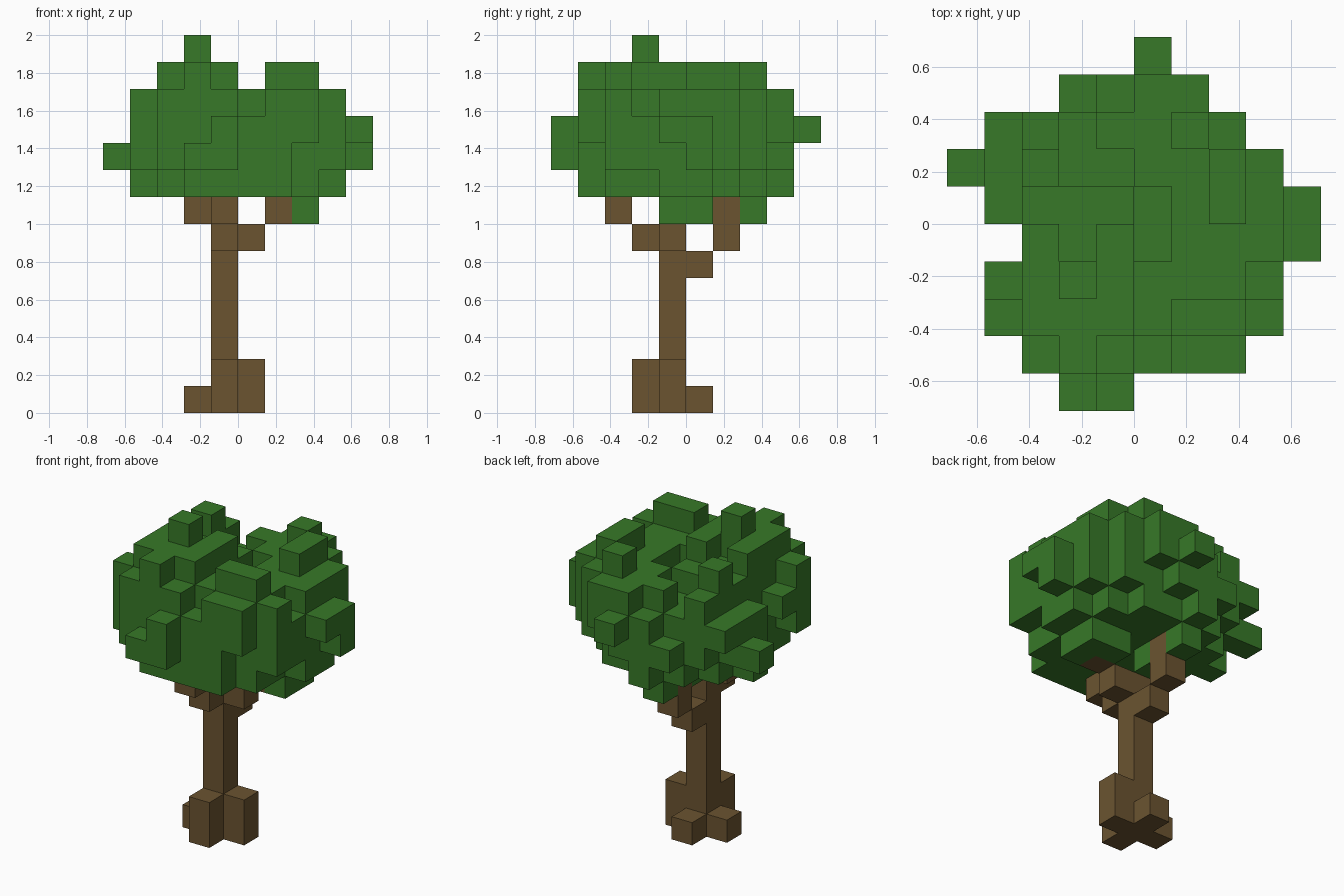
import bpy
import bmesh
from mathutils import Vector

cube = bpy.data.objects.get("Cube")
if cube:
    bpy.data.objects.remove(cube, do_unlink=True)

UNIT = 1 / 7  # edge of one block


def make_material(name, color):
    mat = bpy.data.materials.new(name)
    mat.use_nodes = True
    mat.diffuse_color = color
    shader = next(n for n in mat.node_tree.nodes if n.type == "BSDF_PRINCIPLED")
    shader.inputs["Base Color"].default_value = color
    shader.inputs["Roughness"].default_value = 0.9
    return mat


bark = make_material("bark brown", (0.147, 0.088, 0.030, 1))
leaf = make_material("leaf green", (0.038, 0.19, 0.021, 1))


def box(xs, ys, zs):
    """Cells in inclusive ranges along each axis."""
    return {(x, y, z)
            for x in range(xs[0], xs[1] + 1)
            for y in range(ys[0], ys[1] + 1)
            for z in range(zs[0], zs[1] + 1)}


def layer(z, back_row, spans):
    """One storey of leaves: a span along x per row, from back to front."""
    cells = set()
    for step, span in enumerate(spans):
        row = back_row - step
        cells |= box(span, (row, row), (z, z))
    return cells


def build_blocks(name, cells, mat, hidden_by=frozenset()):
    """Skin a set of cells, leaving out the faces between neighbours."""
    bm = bmesh.new()
    solid = cells | hidden_by
    for cell in sorted(cells):
        center = Vector(cell) + Vector((0.5, 0.5, 0.5))
        for axis in range(3):
            for sign in (-1, 1):
                normal = Vector((0, 0, 0))
                normal[axis] = sign
                if tuple(int(a + b) for a, b in zip(cell, normal)) in solid:
                    continue
                u = Vector((0, 0, 0))
                u[(axis + 1) % 3] = 0.5
                v = normal.cross(u)
                mid = center + normal * 0.5
                corners = (mid - u - v, mid + u - v, mid + u + v, mid - u + v)
                bm.faces.new([bm.verts.new(c * UNIT) for c in corners])
    bmesh.ops.remove_doubles(bm, verts=bm.verts, dist=UNIT / 100)
    mesh = bpy.data.meshes.new(name)
    bm.to_mesh(mesh)
    bm.free()
    mesh.materials.append(mat)
    obj = bpy.data.objects.new(name, mesh)
    bpy.context.scene.collection.objects.link(obj)
    return obj


# Trunk, with tall roots to the front and left, low ones behind and right
trunk = box((-1, -1), (-1, -1), (0, 6))
roots = (box((0, 0), (-1, -1), (0, 1)) | box((-1, -1), (-2, -2), (0, 1))
         | {(-2, -1, 0), (-1, 0, 0)})

# Branches climb outwards one block at a time
branches = {
    (-1, 0, 5), (-1, 1, 6), (-1, 1, 7),   # back
    (-1, -2, 6), (-1, -3, 7),             # front
    (0, -1, 6), (1, -1, 7),               # left
    (-2, -1, 7),                          # right
}

# Canopy storeys, bottom to top
canopy = {(2, -1, 7), (2, 0, 7), (1, 0, 7), (-1, 0, 7), (-1, 2, 7)}
canopy |= layer(8, 3, [(-1, -1), (-2, 1), (-3, 2), (-4, 3),
                       (-3, 3), (-3, 2), (-3, 2), (-2, 1)])
canopy |= layer(9, 3, [(-2, 0), (-3, 2), (-5, 3), (-4, 4), (-3, 3),
                       (-3, 3), (-4, 3), (-3, 1), (-2, -1)])
canopy |= layer(10, 4, [(0, 0), (-1, 1), (-4, 2), (-4, 3), (-4, 4), (-3, 4),
                        (-4, 3), (-4, 3), (-3, 2), (-1, -1)])
canopy |= layer(11, 3, [(0, 1), (-3, 2), (-3, 3), (-3, 3),
                        (-3, 3), (-3, 2), (-4, 3), (1, 2)])
canopy |= box((-3, -1), (-4, -4), (11, 11))

# Winding hollow in the top
canopy -= box((0, 0), (-1, 0), (11, 11))
canopy -= box((-2, -2), (1, 2), (11, 11))
canopy -= {(-1, 1, 11)}

# Crown with a notch behind its peak, and loose tufts
canopy |= box((-3, -1), (-3, -1), (12, 12)) - {(-2, -1, 12)}
canopy |= box((1, 2), (-3, -3), (12, 12))
canopy |= box((2, 2), (0, 1), (12, 12))
canopy |= {(-2, -4, 12), (-3, 1, 12), (1, 2, 12), (-2, -2, 13)}

wood = trunk | roots | branches
build_blocks("trunk", trunk, bark, wood)
build_blocks("roots", roots, bark, wood)
build_blocks("branches", branches, bark, wood)
build_blocks("leaf_canopy", canopy, leaf)
